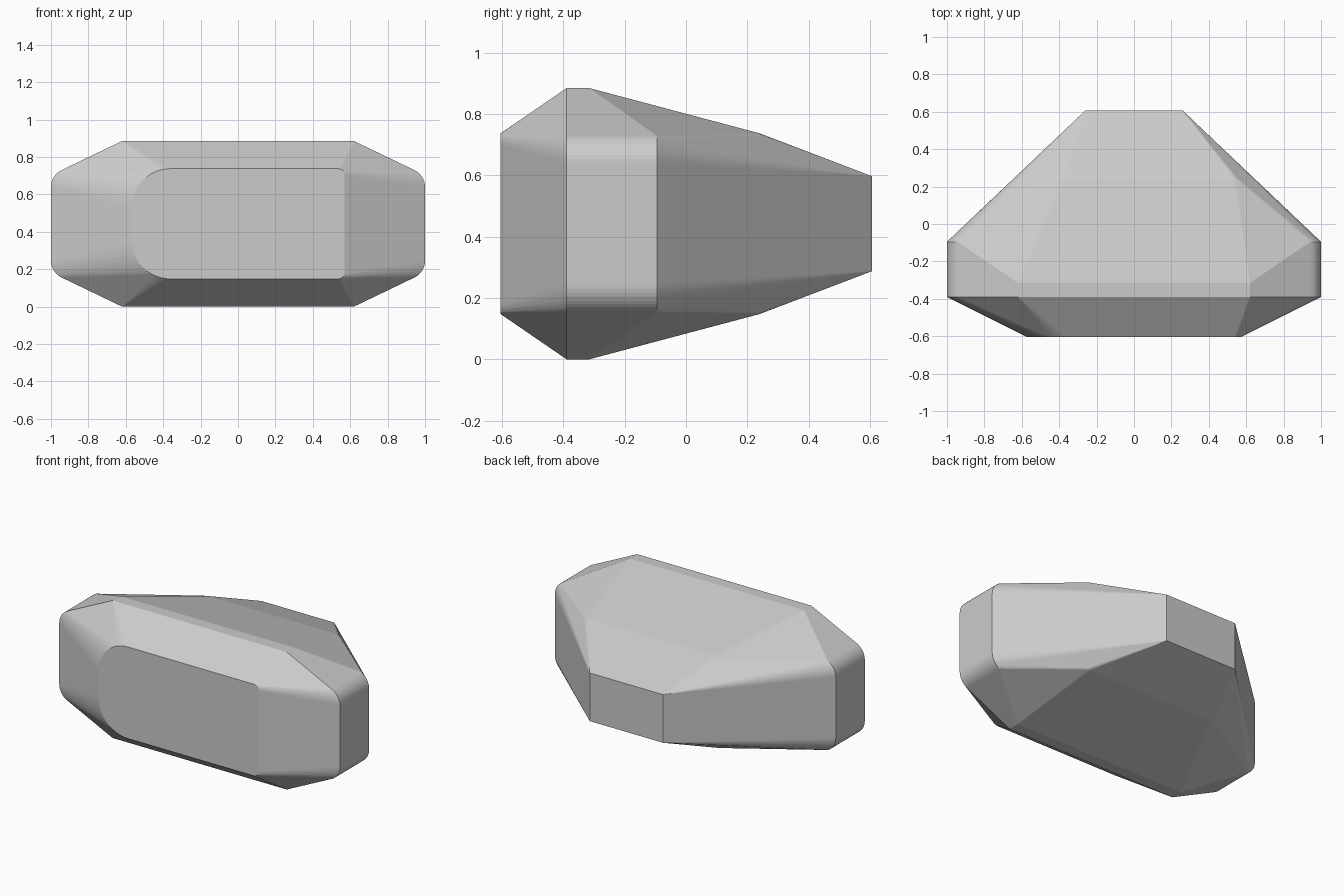
import bpy, bmesh
from math import sin, cos, pi, atan2, radians

if "Cube" in bpy.data.objects:
    bpy.data.objects.remove(bpy.data.objects["Cube"])

MID = 0.4425          # half of the height: top and bottom mirror each other
points = []


def add(x, y, h):
    """Add a point at height h above and below the middle plane."""
    points.append((x, y, MID + h))
    points.append((x, y, MID - h))


def corner(side, x, h, y, radius, start, end, steps=8):
    """Rounded corner: arc about (x, h) swept from start to end angle."""
    for i in range(steps + 1):
        a = start + (end - start) * i / steps
        add(side * (x + radius * cos(a)), y, h + radius * sin(a))


# Front face and rear shoulder section: big radius left, small radius right
for y in (-0.605, 0.24):
    corner(-1, 0.57 - 0.21, 0.295 - 0.21, y, 0.21, 0, pi / 2, 12)
    corner(1, 0.57 - 0.035, 0.295 - 0.035, y, 0.035, 0, pi / 2, 5)

# Widest ends, rounded into the sloping shoulders, and the flat crown strip
slope = pi / 2 - atan2(0.16, 0.33)
for side in (-1, 1):
    for y in (-0.39, -0.095):
        corner(side, 0.9, 0.197, y, 0.1, 0, slope)
    for y in (-0.39, -0.315):
        add(side * 0.62, y, MID)
    # Rear end plate
    add(side * 0.26, 0.607, 0.155)

# Faceted body wrapped around the sections
bm = bmesh.new()
for p in points:
    bm.verts.new(p)
hull = bmesh.ops.convex_hull(bm, input=bm.verts)
loose = {v for v in hull["geom_interior"] if isinstance(v, bmesh.types.BMVert)}
loose |= {v for v in bm.verts if not v.link_faces}
bmesh.ops.delete(bm, geom=list(loose), context='VERTS')
bmesh.ops.dissolve_limit(bm, angle_limit=radians(0.3), verts=bm.verts, edges=bm.edges)
bmesh.ops.recalc_face_normals(bm, faces=bm.faces)

mesh = bpy.data.meshes.new("faceted_body")
bm.to_mesh(mesh)
bm.free()
body = bpy.data.objects.new("faceted_body", mesh)
bpy.context.collection.objects.link(body)
